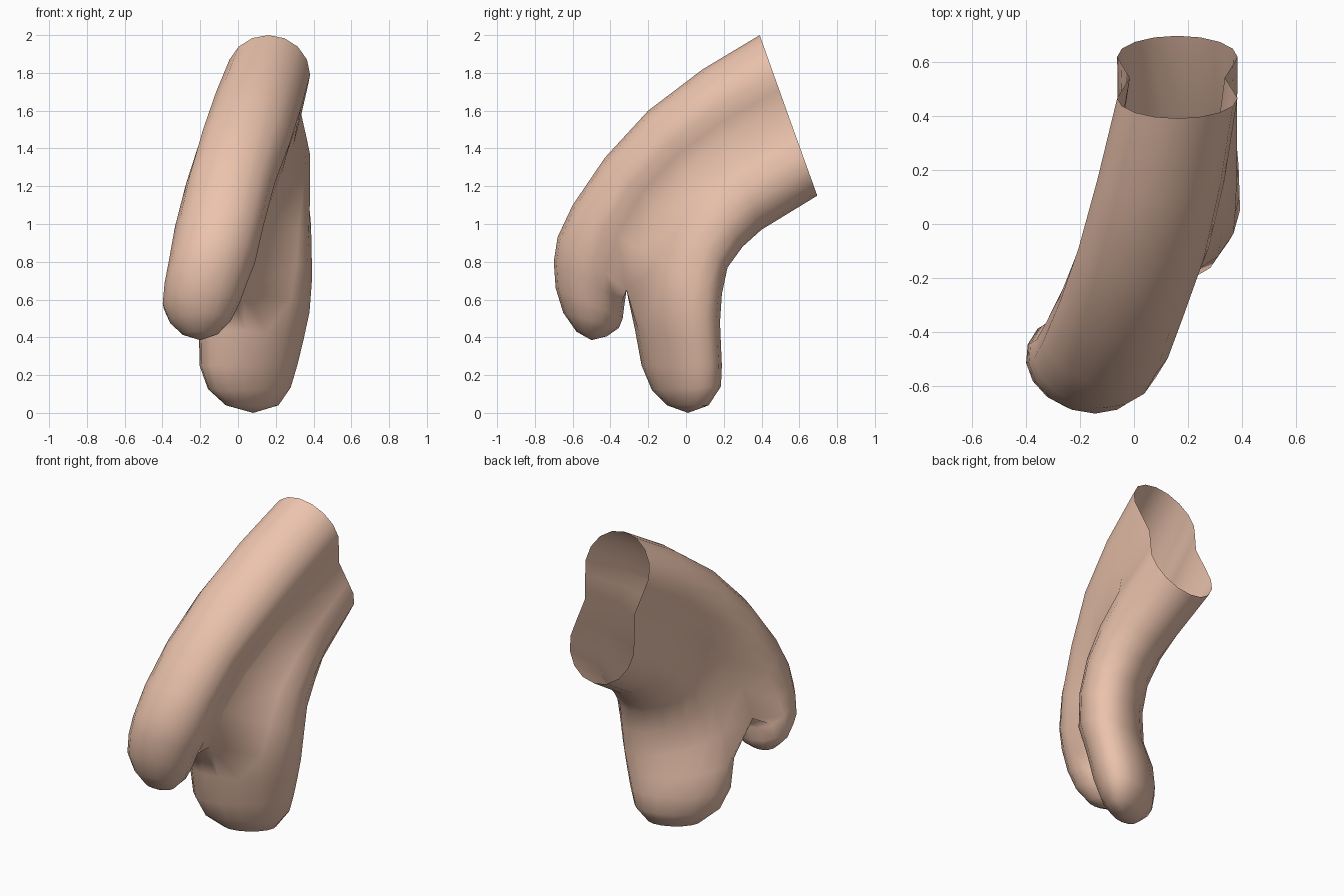
import bpy, bmesh, math
from mathutils import Vector

if "Cube" in bpy.data.objects:
    bpy.data.objects.remove(bpy.data.objects["Cube"])

N = 16                      # points round each finger
W = range(6, 11)            # ring points facing the other finger

# Palm stations from open rim to crotch: upper edge, waist, lower edge as (y, z),
# then (x, half width, twist) of each finger and the (right, left) waist x
palm = [
    ((.39, 2.00), (.54, 1.58), (.695, 1.15), (.16, .222, 0), (.16, .222, 0), (.335, -.015)),
    ((.09, 1.82), (.24, 1.42), (.40, .97), (.10, .235, 0), (.16, .222, .12), (.295, -.07)),
    ((-.20, 1.60), (.02, 1.26), (.30, .88), (.035, .24, 0), (.16, .228, .27), (.23, -.125)),
    ((-.43, 1.35), (-.15, 1.08), (.22, .77), (-.04, .235, .05), (.155, .235, .38), (.16, -.18)),
    ((-.60, 1.10), (-.26, .87), (.19, .63), (-.10, .235, .1), (.145, .247, .45), (.085, -.22)),
    ((-.68, .93), (-.315, .65), (.18, .48), (-.14, .23, .1), (.115, .265, .5), (.025, -.25)),
]
# Free finger rings: outer edge, inner edge, (x, half width, twist)
front_rings = [
    ((-.70, .80), (-.325, .58), (-.17, .22, .12)),
    ((-.69, .66), (-.335, .50), (-.195, .205, .12)),
    ((-.65, .53), (-.355, .45), (-.20, .165, .12)),
    ((-.58, .43), (-.42, .405), (-.20, .095, .12)),
]
rear_rings = [
    ((.185, .36), (-.27, .44), (.07, .278, .5)),
    ((.19, .25), (-.235, .25), (.055, .26, .5)),
    ((.185, .14), (-.18, .12), (.06, .22, .5)),
    ((.12, .04), (-.10, .04), (.075, .14, .5)),
]


def ring(outer, inner, shape):
    x, width, twist = shape
    o, i = Vector((x, *outer)), Vector((x, *inner))
    c = (o + i) / 2
    return [c + math.cos(a) * (o - c) + Vector((math.sin(a + twist) * width, 0, 0))
            for a in (2 * math.pi * k / N for k in range(N))]


def palm_ring(outer, waist, shape, sides):
    pts = ring(outer, waist, shape)
    right, left = (Vector((x, *waist)) for x in sides)
    for k in W:
        pts[k] = right.lerp(left, (k - 6) / 4)
    return pts


def add_finger(bm, rings, tip):
    rows = [[bm.verts.new(p) for p in r] for r in rings]
    for j in range(len(rows) - 1):
        for k in range(N):
            if j < len(palm) - 1 and 6 <= k < 10:
                continue    # both fingers share one hollow here
            n = (k + 1) % N
            bm.faces.new((rows[j][k], rows[j][n], rows[j + 1][n], rows[j + 1][k]))
    end = bm.verts.new(tip)
    for k in range(N):
        bm.faces.new((rows[-1][k], rows[-1][(k + 1) % N], end))


bm = bmesh.new()
# Front finger
add_finger(bm, [palm_ring(a, w, xa, s) for a, w, b, xa, xb, s in palm]
           + [ring(*r) for r in front_rings], (-.20, -.50, .385))
# Rear finger
add_finger(bm, [palm_ring(b, w, xb, s) for a, w, b, xa, xb, s in palm]
           + [ring(*r) for r in rear_rings], (.08, .01, 0))
# Join along the waist and crotch, drop unused inner points
bmesh.ops.remove_doubles(bm, verts=bm.verts[:], dist=.0005)
bmesh.ops.delete(bm, geom=[v for v in bm.verts if not v.link_faces], context='VERTS')
bmesh.ops.recalc_face_normals(bm, faces=bm.faces[:])
for f in bm.faces:
    f.smooth = True

mesh = bpy.data.meshes.new("paired_fingers")
bm.to_mesh(mesh)
bm.free()
obj = bpy.data.objects.new("paired_fingers", mesh)
bpy.context.collection.objects.link(obj)

skin = bpy.data.materials.new("skin")
skin.diffuse_color = (.84, .55, .42, 1)
skin.use_nodes = True
skin.node_tree.nodes["Principled BSDF"].inputs["Base Color"].default_value = skin.diffuse_color
mesh.materials.append(skin)
